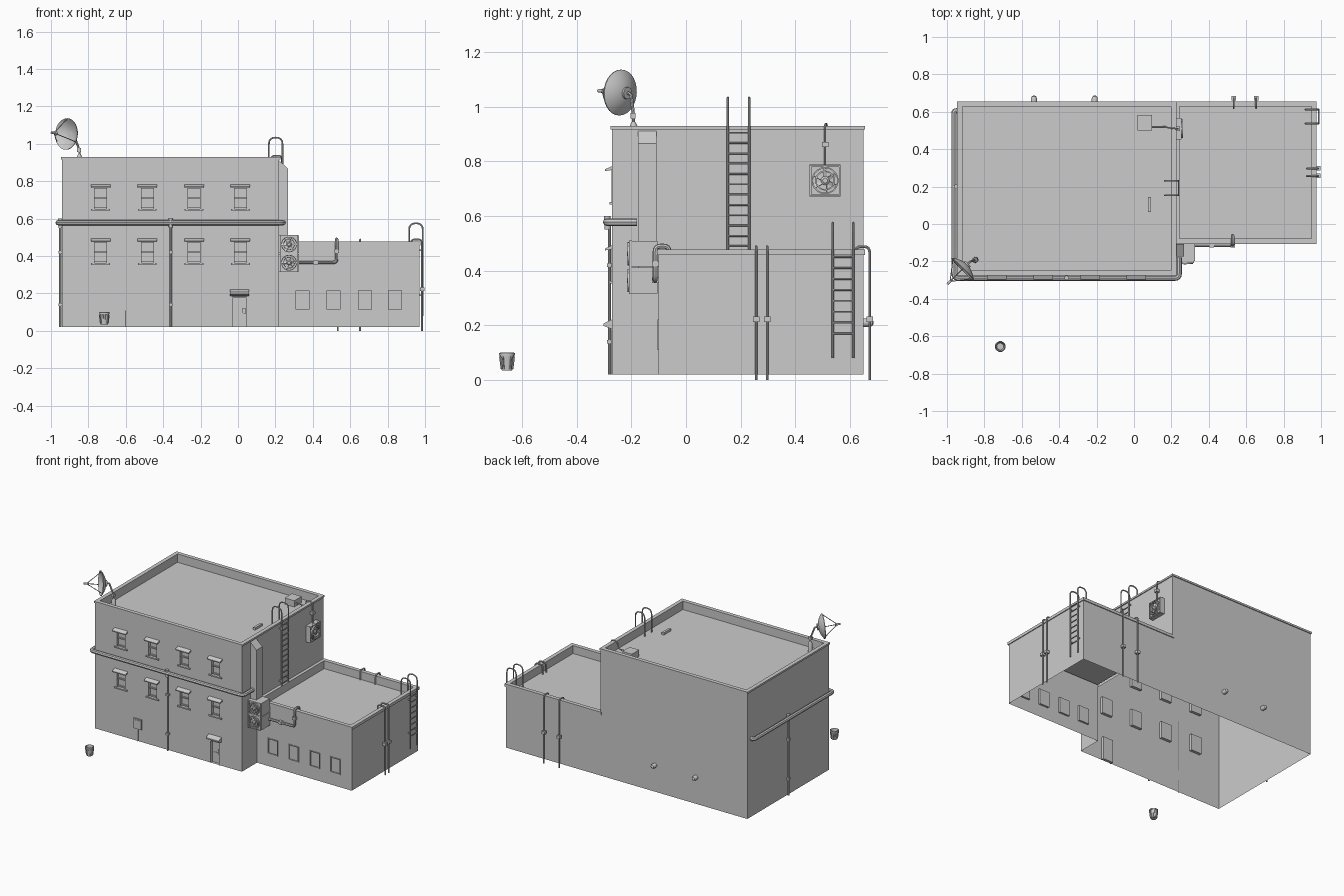
import bpy, bmesh, math
from mathutils import Vector as V, Matrix as M

if "Cube" in bpy.data.objects:
    bpy.data.objects.remove(bpy.data.objects["Cube"])

# ---------- helpers ----------
def finish(name, bm, fix=True):
    if fix:
        bmesh.ops.recalc_face_normals(bm, faces=bm.faces)
    me = bpy.data.meshes.new(name)
    bm.to_mesh(me)
    bm.free()
    me.shade_smooth()
    me.set_sharp_from_angle(angle=math.radians(35))
    ob = bpy.data.objects.new(name, me)
    bpy.context.collection.objects.link(ob)
    return ob

def box(bm, x0, x1, y0, y1, z0, z1, m=M()):
    c = M.Translation(((x0 + x1) / 2, (y0 + y1) / 2, (z0 + z1) / 2))
    bmesh.ops.create_cube(bm, size=1, matrix=m @ c @ M.Diagonal((x1 - x0, y1 - y0, z1 - z0, 1)))

def cube(bm, c, s):
    box(bm, c[0] - s[0] / 2, c[0] + s[0] / 2, c[1] - s[1] / 2, c[1] + s[1] / 2, c[2] - s[2] / 2, c[2] + s[2] / 2)

def loft(bm, loops, cap0=False, cap1=False, closed=False):
    rings = [[bm.verts.new(p) for p in l] for l in loops]
    n = len(rings[0])
    for a, b in zip(rings, rings[1:] + (rings[:1] if closed else [])):
        for i in range(n):
            bm.faces.new((a[i], a[(i + 1) % n], b[(i + 1) % n], b[i]))
    if cap0: bm.faces.new(rings[0][::-1])
    if cap1: bm.faces.new(rings[-1])

def lathe(bm, prof, m=M(), n=20, **kw):
    loft(bm, [[m @ V((r * math.cos(t * math.tau / n), r * math.sin(t * math.tau / n), z))
               for t in range(n)] for r, z in prof], **kw)

def prism_x(bm, prof, x0, x1):
    loft(bm, [[(x, y, z) for y, z in prof] for x in (x0, x1)], True, True)

def pipe(bm, pts, r, fillet=0.02):
    pts = [V(p) for p in pts]
    path = [pts[0]]
    for a, p, b in zip(pts, pts[1:], pts[2:]):
        t = min(fillet, (a - p).length / 2, (b - p).length / 2)
        s, e = p + (a - p).normalized() * t, p + (b - p).normalized() * t
        path += [s * (1 - k) ** 2 + p * 2 * k * (1 - k) + e * k * k for k in (0, .25, .5, .75, 1)]
    path.append(pts[-1])
    cu = bpy.data.curves.new("path", 'CURVE')
    cu.dimensions, cu.bevel_depth, cu.bevel_resolution, cu.use_fill_caps = '3D', r, 2, True
    sp = cu.splines.new('POLY')
    sp.points.add(len(path) - 1)
    for q, p in zip(sp.points, path):
        q.co = (*p, 1)
    ob = bpy.data.objects.new("path", cu)
    me = bpy.data.meshes.new_from_object(ob)
    bm.from_mesh(me)
    bpy.data.objects.remove(ob)
    bpy.data.curves.remove(cu)
    bpy.data.meshes.remove(me)

def wall(bm, org, u, length, z0, z1, holes=(), depth=0.02):
    """Upright wall with recessed openings (u0, z0, u1, z1)."""
    org, u = V(org), V(u)
    n = u.cross(V((0, 0, 1)))
    P = lambda a, z, d=0: bm.verts.new(org + u * a + V((0, 0, z)) - n * d)
    us = sorted({0, length, *[h[0] for h in holes], *[h[2] for h in holes]})
    zs = sorted({z0, z1, *[h[1] for h in holes], *[h[3] for h in holes]})
    for a, b in zip(us, us[1:]):
        for c, d in zip(zs, zs[1:]):
            q = [(a, c), (b, c), (b, d), (a, d)]
            if any(h[0] <= a < h[2] and h[1] <= c < h[3] for h in holes):
                bm.faces.new([P(*p, depth) for p in q])
                for s, e in zip(q, q[1:] + q[:1]):
                    bm.faces.new((P(*s), P(*e), P(*e, depth), P(*s, depth)))
            else:
                bm.faces.new([P(*p) for p in q])

def roof(name, x0, x1, y0, y1, top, floor, trim):
    prof = [(0, top - trim), (-.006, top - trim), (-.006, top), (.022, top), (.022, floor)]
    bm = bmesh.new()
    loft(bm, [[(x0 + o, y0 + o, z), (x1 - o, y0 + o, z), (x1 - o, y1 - o, z), (x0 + o, y1 - o, z)]
              for o, z in prof], cap1=True)
    finish(name, bm, False)

# ---------- building shell: no floor, open between both halves ----------
X0, X1, X2, Y0, YA, Y1, B = -.94, .22, .97, -.27, -.10, .65, .02
win_x, win_z = (-.735, -.485, -.235, .013), (.355, .645)
small_x = (.345, .51, .678, .84)
door = (-.032, .048)
bm = bmesh.new()
holes = [(x - .042 - X0, z + .006, x + .042 - X0, z + .125) for x in win_x for z in win_z]
# openings share one grid, so the door is split off into its own wall strip
up = [(a, b, c, d) for a, b, c, d in holes]
wall(bm, (X0, Y0, 0), (1, 0, 0), X1 - X0, .3, .92, up)
wall(bm, (X0, Y0, 0), (1, 0, 0), X1 - X0, B, .3, [(door[0] - X0, B, door[1] - X0, .185)])
wall(bm, (X1, Y0, 0), (0, 1, 0), YA - Y0, B, .92)
wall(bm, (X1, YA, 0), (0, 1, 0), Y1 - YA, .42, .92)
wall(bm, (X1, YA, 0), (1, 0, 0), X2 - X1, B, .46, [(x - .04 - X1, .11, x + .04 - X1, .22) for x in small_x], .012)
wall(bm, (X2, YA, 0), (0, 1, 0), Y1 - YA, B, .46)
wall(bm, (X2, Y1, 0), (-1, 0, 0), X2 - X1, B, .46)
wall(bm, (X1, Y1, 0), (-1, 0, 0), X1 - X0, B, .92)
wall(bm, (X0, Y1, 0), (0, -1, 0), Y1 - Y0, B, .92)
bmesh.ops.remove_doubles(bm, verts=bm.verts, dist=1e-5)
finish("building_walls", bm, False)
roof("main_roof", X0, X1, Y0, Y1, .93, .87, .013)
roof("annex_roof", X1, X2, YA, Y1, .477, .42, .02)

# ---------- windows, awnings, door ----------
for i, x in enumerate(win_x):
    for j, z in enumerate(win_z):
        bm = bmesh.new()
        prism_x(bm, [(Y0, z + .138), (-.297, z + .126), (-.297, z + .119), (Y0, z + .124)], x - .052, x + .052)
        box(bm, x - .05, x + .05, -.28, Y0, z - .002, z + .007)
        for s in (-1, 1):
            cube(bm, (x + s * .037, -.262, z + .065), (.01, .02, .119))
        for zz in (.011, .065, .12):
            cube(bm, (x, -.255, z + zz), (.074, .01, .008))
        finish(f"window_{i}_{j}", bm)
for i, x in enumerate(small_x):
    bm = bmesh.new()
    for s in (-1, 1):
        cube(bm, (x + s * .038, YA, .165), (.006, .008, .112))
        cube(bm, (x, YA, .165 + s * .053), (.07, .008, .006))
    finish(f"annex_window_{i}", bm)
bm = bmesh.new()
xd = sum(door) / 2
prism_x(bm, [(Y0, .222), (-.302, .207), (-.302, .198), (Y0, .186)], xd - .05, xd + .05)
for s in (-1, 1):
    cube(bm, (xd + s * .037, -.264, .1), (.007, .02, .16))
cube(bm, (xd, -.264, .181), (.08, .02, .007))
cube(bm, (xd, -.252, .15), (.045, .004, .035))
cube(bm, (xd, -.252, .065), (.045, .004, .06))
cube(bm, (xd + .024, -.256, .105), (.016, .012, .032))
finish("front_door", bm)

# ---------- wall duct, air conditioners, fan units ----------
bm = bmesh.new()
duct = [(X1, .38), (.268, .38), (.268, .865), (X1, .912)]
loft(bm, [[(x, y, z) for x, z in duct] for y in (-.175, -.108)], True, True)
finish("wall_duct", bm)

def fan(name, c, rot, h):
    """Square framed fan facing local +z."""
    m = M.Translation(c) @ rot
    bm = bmesh.new()
    box(bm, -h * .9, h * .9, -h * .9, h * .9, 0, .003, m)
    for s in (-1, 1):
        a, b = sorted((s * h, s * h * .88))
        box(bm, a, b, -h, h, 0, .01, m)
        box(bm, -h * .88, h * .88, a, b, 0, .01, m)
    for r in (.78, .55):
        lathe(bm, [(h * r, .006), (h * (r + .09), .006), (h * (r + .09), .016), (h * r, .016)], m, 20, closed=True)
    lathe(bm, [(h * .28, 0), (h * .28, .013), (h * .16, .018)], m, 12, cap1=True)
    for k in range(6):
        q = m @ M.Rotation(k * math.tau / 6, 4, 'Z') @ M.Translation((h * .5, 0, .008)) @ M.Rotation(.45, 4, 'X')
        box(bm, -h * .28, h * .28, -h * .12, h * .12, -.001, .001, q)
    finish(name, bm)

face_front, face_right = M.Rotation(math.pi / 2, 4, 'X'), M.Rotation(math.pi / 2, 4, 'Y')
for i, z in enumerate((.364, .462)):
    bm = bmesh.new()
    box(bm, X1, .325, -.198, -.105, z - .047, z + .047)
    finish(f"air_conditioner_{i}", bm)
    fan(f"air_conditioner_fan_{i}", (.273, -.198, z), face_front, .049)
bm = bmesh.new()
box(bm, X1, .245, .452, .566, .672, .788)
finish("wall_fan_box", bm)
fan("wall_fan", (.245, .509, .73), face_right, .057)

# ---------- pipes ----------
bm = bmesh.new()
pipe(bm, [(X0, .605, .578), (-.962, .605, .578), (-.962, -.29, .578), (.242, -.29, .578), (.242, -.18, .578)], .014, .025)
finish("belt_pipe", bm)
for name, x, y in (("front_downpipe", -.36, -.28), ("left_downpipe", -.95, .2)):
    bm = bmesh.new()
    pipe(bm, [(x, y, B), (x, y, .58)], .006)
    for z in (.14, .42):
        cube(bm, (x, y, z), (.02, .02, .014))
    lathe(bm, [(.01, .55), (.012, .6)], M.Translation((x, y - .008 if x > -.5 else y, 0)), 12, cap0=True, cap1=True)
    finish(name, bm)

def conduit(name, pts, r, collars):
    bm = bmesh.new()
    pipe(bm, pts, r)
    for c in collars:
        cube(bm, c, (.024, .024, .02))
    finish(name, bm)

for i, y in enumerate((.257, .297)):
    conduit(f"right_conduit_{i}", [(.984, y, 0), (.984, y, .488), (.925, y, .488), (.925, y, .42)], .005, [(.984, y, .222)])
for i, x in enumerate((.533, .653)):
    conduit(f"back_conduit_{i}", [(x, .672, 0), (x, .672, .488), (x, .62, .488), (x, .62, .42)], .005, [(x, .672, .222)])
conduit("cooling_pipe", [(.32, -.113, .365), (.527, -.113, .365), (.527, -.113, .49), (.527, -.062, .49), (.527, -.062, .42)],
        .009, [(.415, -.113, .365), (.527, -.113, .425)])
conduit("fan_cable", [(.235, .509, .78), (.235, .509, .937), (.18, .515, .937), (.17, .52, .89), (.09, .52, .89)],
        .004, [(.235, .509, .862)])

# ---------- ladders with hooped tops ----------
def ladder(name, x, xin, y0, y1, z0, zt, zin, wall_x, first, last):
    bm = bmesh.new()
    for y in (y0, y1):
        pipe(bm, [(x, y, z0), (x, y, zt), (xin, y, zt), (xin, y, zin)], .0045, .035)
        for z in (first + .02, last - .02):
            box(bm, wall_x, x, y - .003, y + .003, z - .004, z + .004)
    n = round((last - first) / .0395)
    for k in range(n + 1):
        z = first + (last - first) * k / n
        pipe(bm, [(x, y0, z), (x, y1, z)], .0035)
    finish(name, bm)
ladder("main_ladder", .238, .165, .153, .231, .47, 1.033, .87, X1, .49, .905)
ladder("annex_ladder", .988, .915, .537, .612, .08, .575, .42, X2, .17, .45)

# ---------- small fittings ----------
bm = bmesh.new()
box(bm, -.633, -.571, -.278, Y0, .108, .18)
box(bm, -.625, -.579, -.281, -.278, .116, .172)
pipe(bm, [(-.602, -.272, B), (-.602, -.272, .108)], .003)
pipe(bm, [(-.602, -.27, .18), (-.602, -.27, .55)], .0012)
finish("meter_box", bm)
bm = bmesh.new()
box(bm, .02, .096, .5, .582, .87, .915)
finish("roof_box", bm)
bm = bmesh.new()
box(bm, .074, .091, .065, .145, .87, .886)
finish("roof_vent", bm)
for i, x in enumerate((-.535, -.21)):
    bm = bmesh.new()
    lathe(bm, [(.016, 0), (.016, .022), (.012, .032), (.005, .036)],
          M.Translation((x, Y1, .21)) @ M.Rotation(-math.pi / 2, 4, 'X'), 12, cap1=True)
    finish(f"back_wall_vent_{i}", bm)

# ---------- satellite dish aimed front left ----------
aim = V((-.72, -.72, .06)).normalized()
dm = M.Translation((-.893, -.217, 1.05)) @ aim.to_track_quat('Z', 'Y').to_matrix().to_4x4()
bm = bmesh.new()
bowl = [(.002 + .082 * k / 6, .032 * (k / 6) ** 2) for k in range(7)]
lathe(bm, bowl + [(r, z + .004) for r, z in bowl[::-1]], dm, 28, closed=True)
finish("dish_bowl", bm)
bm = bmesh.new()
for k in range(3):
    a = math.pi / 2 + k * math.tau / 3
    pipe(bm, [dm @ V((.083 * math.cos(a), .083 * math.sin(a), .033)), dm @ V((0, 0, .128))], .0025)
lathe(bm, [(.012, .112), (.012, .118), (.007, .122), (.006, .148)], dm, 12, cap0=True, cap1=True)
finish("dish_receiver", bm)
bm = bmesh.new()
pipe(bm, [(-.848, -.192, .87), (-.848, -.192, .965), dm @ V((0, 0, -.022)), dm @ V((0, 0, .003))], .006, .012)
lathe(bm, [(.016, .87), (.014, .93), (.007, .945)], M.Translation((-.848, -.192, 0)), 12, cap0=True, cap1=True)
lathe(bm, [(.022, -.006), (.022, .005)], dm, 12, cap0=True, cap1=True)
cube(bm, (-.85, -.194, .967), (.02, .02, .02))
finish("dish_mast", bm)

# ---------- street bin ----------
at = M.Translation((-.715, -.655, 0))
bm = bmesh.new()
lathe(bm, [(.019, .035), (.026, .09), (.029, .09), (.029, .098), (.025, .1), (.024, .092), (.018, .04)], at, 20, cap0=True, cap1=True)
for k in range(10):
    q = at @ M.Rotation(k * math.tau / 10, 4, 'Z') @ M.Translation((.0235, 0, .064)) @ M.Rotation(.126, 4, 'Y')
    box(bm, -.001, .003, -.003, .003, -.024, .022, q)
finish("street_bin", bm)
